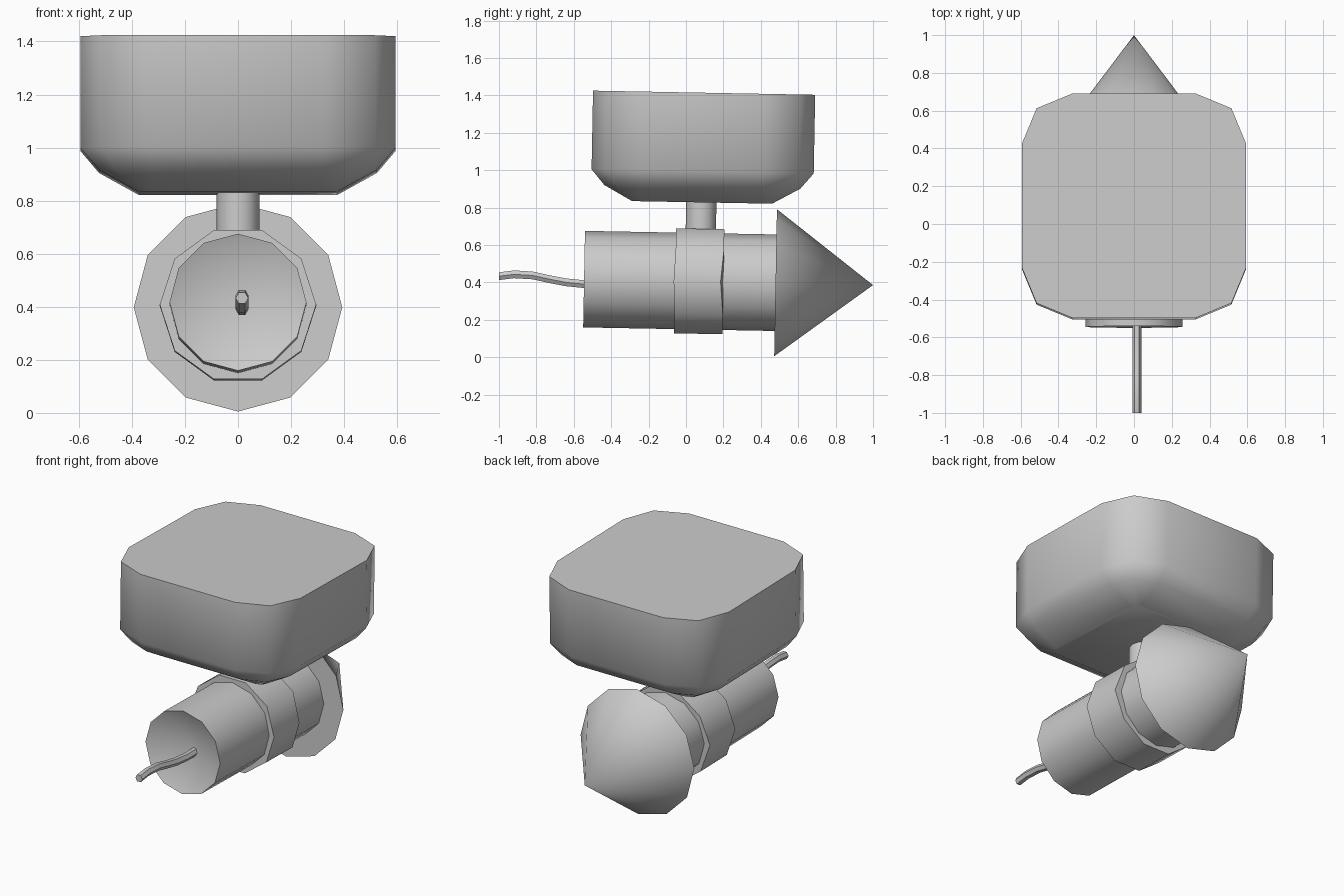
import bpy, bmesh
from math import sin, cos, pi, radians
from mathutils import Matrix, Vector

if "Cube" in bpy.data.objects:
    bpy.data.objects.remove(bpy.data.objects["Cube"])

AXIS_Z = 0.407
PIVOT = Vector((0, 0, AXIS_Z))
TILT = Matrix.Translation(PIVOT) @ Matrix.Rotation(radians(-1.07), 4, 'X') @ Matrix.Translation(-PIVOT)


def loft(name, rings, tilt=True):
    """Skin a list of rings; a one-point ring becomes an apex, open ends are capped."""
    bm = bmesh.new()
    loops = [[bm.verts.new(p) for p in ring] for ring in rings]
    for a, b in zip(loops, loops[1:]):
        n = max(len(a), len(b))
        for i in range(n):
            j = (i + 1) % n
            if len(a) == 1:
                bm.faces.new((a[0], b[j], b[i]))
            elif len(b) == 1:
                bm.faces.new((a[i], a[j], b[0]))
            else:
                bm.faces.new((a[i], a[j], b[j], b[i]))
    for end in (loops[0], loops[-1]):
        if len(end) > 2:
            bm.faces.new(end)
    bmesh.ops.recalc_face_normals(bm, faces=bm.faces)
    if tilt:
        bm.transform(TILT)
    mesh = bpy.data.meshes.new(name)
    bm.to_mesh(mesh)
    bm.free()
    ob = bpy.data.objects.new(name, mesh)
    bpy.context.collection.objects.link(ob)
    bpy.ops.object.select_all(action='DESELECT')
    ob.select_set(True)
    bpy.context.view_layer.objects.active = ob
    bpy.ops.object.shade_smooth_by_angle(angle=radians(48))
    return ob


def ring_y(n, r, y, x=0, z=AXIS_Z, sag=0):
    """Polygon facing along y; sag shifts its two side corners."""
    pts = []
    for i in range(n):
        a = 2 * pi * i / n
        pts.append((x + r * cos(a), y - sag * (abs(cos(a)) > 0.95), z + r * sin(a)))
    return pts


def ring_z(n, r, y, z):
    return [(r * cos(2 * pi * i / n), y + r * sin(2 * pi * i / n), z) for i in range(n)]


def rounded_square(half, radius, y, z):
    """Square outline with two-segment round corners."""
    pts = []
    for k in range(4):
        mid = pi / 4 + k * pi / 2
        cx = (half - radius) * (1 if cos(mid) > 0 else -1)
        cy = (half - radius) * (1 if sin(mid) > 0 else -1)
        for d in (-pi / 4, 0, pi / 4):
            pts.append((cx + radius * cos(mid + d), y + cy + radius * sin(mid + d), z))
    return pts


# Barrel with a dished rear end
loft("barrel", [[(0, -0.44, AXIS_Z)], ring_y(12, 0.258, -0.545), ring_y(12, 0.258, 0.49)])

# Pointed nose
loft("nose_cone", [ring_y(12, 0.393, 0.479), [(0, 1.0, AXIS_Z - 0.003)]])

# Clamp band around the barrel
loft("clamp_band", [ring_y(10, 0.295, -0.058, sag=0.008), ring_y(10, 0.295, 0.2, sag=0.015)])

# Neck between clamp and base block
loft("neck", [ring_z(12, 0.081, 0.074, 0.62), ring_z(12, 0.081, 0.074, 0.86)])

# Rounded block: flat top, lower edges rounded inward
layers = [(1.4155, 0.0), (0.995, 0.0), (0.912, 0.07), (0.829, 0.22)]
loft("mount_block", [rounded_square(0.594 - inset, 0.267 - inset, 0.078, z) for z, inset in layers])

# Wavy cable out of the rear
path = [(-1.0, 0.433), (-0.92, 0.443), (-0.82, 0.437), (-0.73, 0.417),
        (-0.64, 0.4), (-0.54, 0.39), (-0.43, 0.39)]
loft("cable", [ring_y(6, 0.024, y, x=0.015, z=z) for y, z in path], tilt=False)
